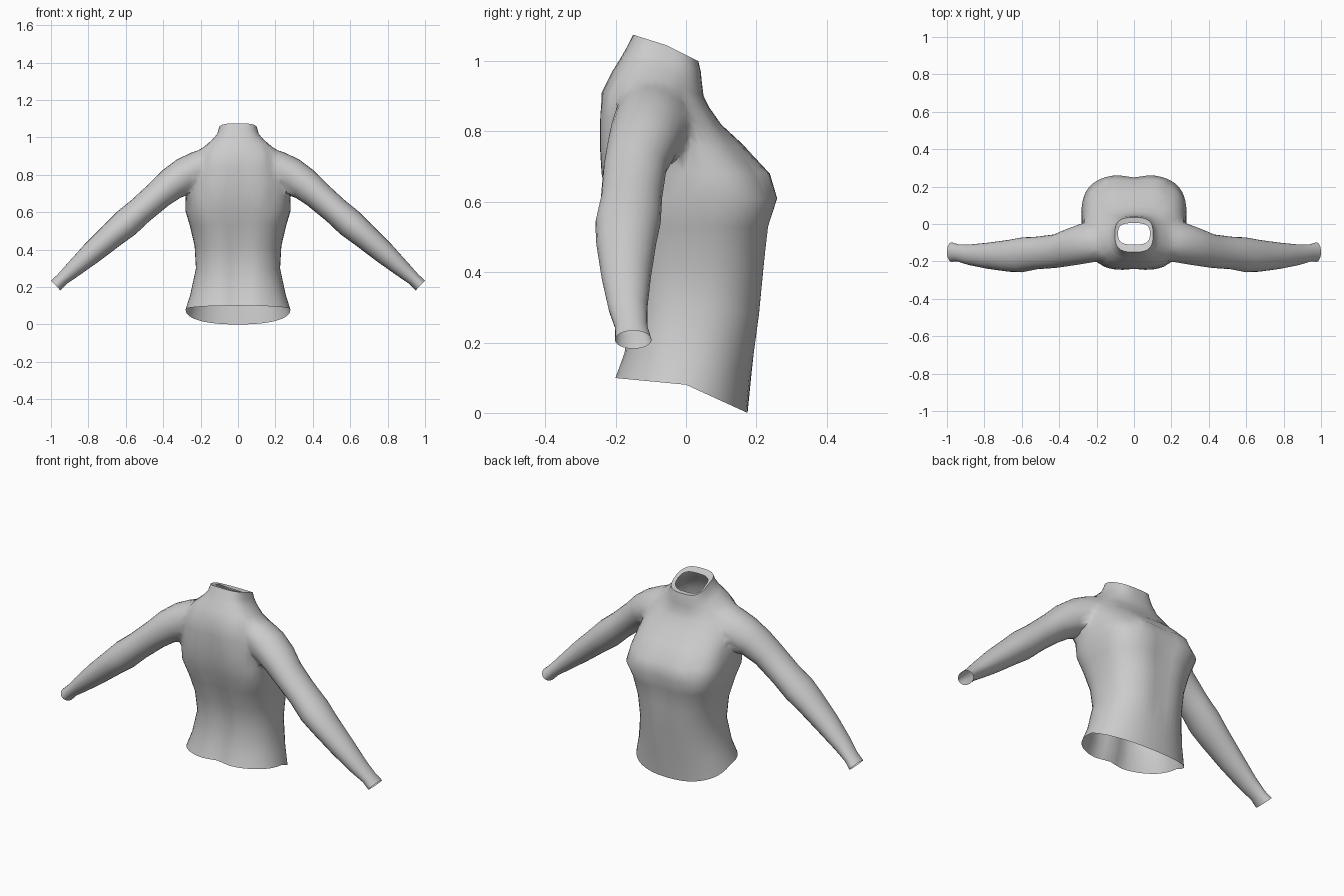
import bpy, bmesh, math
from mathutils import Vector

if "Cube" in bpy.data.objects:
    bpy.data.objects.remove(bpy.data.objects["Cube"])

grey = bpy.data.materials.new("plain grey cloth")
grey.use_nodes = True
colour = (0.6, 0.6, 0.6, 1)
grey.diffuse_color = colour
grey.node_tree.nodes["Principled BSDF"].inputs["Base Color"].default_value = colour


def loft(name, rings):
    """Skin a list of closed rings; each end is closed by a fan. Returns the fan centres."""
    bm = bmesh.new()
    loops = [[bm.verts.new(p) for p in ring] for ring in rings]
    n = len(loops[0])
    for a, b in zip(loops, loops[1:]):
        for i in range(n):
            j = (i + 1) % n
            bm.faces.new((a[i], a[j], b[j], b[i]))
    centres = []
    for loop in (loops[0], loops[-1]):
        c = bm.verts.new(sum((v.co for v in loop), Vector()) / n)
        centres.append(c.co.copy())
        for i in range(n):
            bm.faces.new((loop[i], loop[(i + 1) % n], c))
    bmesh.ops.recalc_face_normals(bm, faces=bm.faces)
    mesh = bpy.data.meshes.new(name)
    bm.to_mesh(mesh)
    bm.free()
    mesh.materials.append(grey)
    obj = bpy.data.objects.new(name, mesh)
    bpy.context.collection.objects.link(obj)
    return obj, centres


def power(v, e):
    return math.copysign(abs(v) ** e, v)


def body_ring(zb, zs, zf, hw, yb, ym, yf, n, cleft, spine):
    """Rounded-box section with separate back, side and front heights and depths."""
    pts = []
    for i in range(48):
        a = math.tau * i / 48
        c, s = math.cos(a), math.sin(a)
        x, t = hw * power(c, 2 / n), power(s, 2 / n)
        front = s > 0
        y = ym + abs(t) * ((yf if front else yb) - ym)
        z = zs + abs(t) * ((zf if front else zb) - zs)
        dent = math.exp(-(x / 0.06) ** 2) * abs(t)
        y += -cleft * dent if front else spine * dent
        pts.append(Vector((x, y, z)))
    return pts


# Torso from hem to folded neck rim:
# back z, side z, front z, half width, back y, side y, front y, squareness, cleft, spine
torso, torso_ends = loft("shirt", [body_ring(*r) for r in (
    (.10, .08, 0, .28, -.21, 0, .175, 2.3, 0, .025),
    (.17, .16, .12, .255, -.185, .01, .187, 2.3, 0, .025),
    (.30, .30, .28, .225, -.165, .02, .215, 2.4, .01, .025),
    (.42, .42, .42, .232, -.18, .02, .228, 2.5, .01, .025),
    (.53, .53, .53, .258, -.21, .02, .24, 2.7, .015, .02),
    (.61, .61, .61, .282, -.23, .02, .264, 3.0, .015, .015),
    (.68, .68, .68, .282, -.245, .01, .242, 3.0, .01, .015),
    (.76, .76, .76, .27, -.25, -.02, .165, 2.7, 0, .01),
    (.84, .83, .82, .255, -.25, -.06, .10, 2.5, 0, .01),
    (.91, .90, .87, .235, -.24, -.09, .065, 2.4, 0, 0),
    (.97, .945, .90, .185, -.21, -.09, .05, 2.4, 0, 0),
    (1.01, .985, .94, .135, -.185, -.07, .045, 2.6, 0, 0),
    (1.04, 1.01, .97, .112, -.168, -.06, .042, 2.8, 0, 0),
    (1.075, 1.045, 1.0, .102, -.15, -.055, .035, 3.0, 0, 0),
    (1.06, 1.035, 1.0, .085, -.11, -.05, .005, 3.0, 0, 0))])

# Sleeve path: centre x, y, z, then half thickness and half depth
sleeve_path = [
    (.13, -.10, .85, .06, .07), (.21, -.10, .84, .095, .105),
    (.28, -.105, .81, .103, .115), (.35, -.125, .755, .088, .10),
    (.42, -.145, .697, .078, .09), (.52, -.155, .61, .074, .087),
    (.60, -.165, .54, .078, .093), (.67, -.17, .48, .07, .085),
    (.78, -.17, .384, .06, .07), (.88, -.165, .295, .045, .055),
    (.94, -.155, .242, .035, .046), (.975, -.15, .208, .036, .052)]


def sleeve_rings(side):
    rings = []
    last = len(sleeve_path) - 1
    for k, (x, y, z, thick, deep) in enumerate(sleeve_path):
        p, q = sleeve_path[max(k - 1, 0)], sleeve_path[min(k + 1, last)]
        along = Vector((q[0] - p[0], 0, q[2] - p[2])).normalized()
        up = Vector((-along.z, 0, along.x))
        ring = []
        for i in range(24):
            a = math.tau * i / 24
            v = Vector((x, y, z)) + up * thick * math.cos(a)
            v.y += deep * math.sin(a)
            v.x *= side
            ring.append(v)
        rings.append(ring)
    return rings


# Join both sleeves to the torso
openings = list(torso_ends)
bpy.context.view_layer.objects.active = torso
for side, label in ((1, "left_sleeve"), (-1, "right_sleeve")):
    sleeve, ends = loft(label, sleeve_rings(side))
    openings.append(ends[1])
    union = torso.modifiers.new("join", "BOOLEAN")
    union.operation = "UNION"
    union.solver = "EXACT"
    union.object = sleeve
    bpy.ops.object.modifier_apply(modifier="join")
    bpy.data.objects.remove(sleeve)

# Open the hem, neck and cuffs, then soften the shoulder seams
bm = bmesh.new()
bm.from_mesh(torso.data)
caps = [v for v in bm.verts if any((v.co - c).length < 1e-4 for c in openings)]
bmesh.ops.delete(bm, geom=caps, context="VERTS")
bmesh.ops.remove_doubles(bm, verts=bm.verts, dist=0.004)
bmesh.ops.triangulate(bm, faces=bm.faces)
seam = [v for v in bm.verts if .17 < abs(v.co.x) < .34 and .66 < v.co.z < .96]
for _ in range(3):
    bmesh.ops.smooth_vert(bm, verts=seam, factor=0.4,
                          use_axis_x=True, use_axis_y=True, use_axis_z=True)
bmesh.ops.recalc_face_normals(bm, faces=bm.faces)
bm.to_mesh(torso.data)
bm.free()

torso.select_set(True)
bpy.ops.object.shade_smooth_by_angle(angle=math.radians(50))
